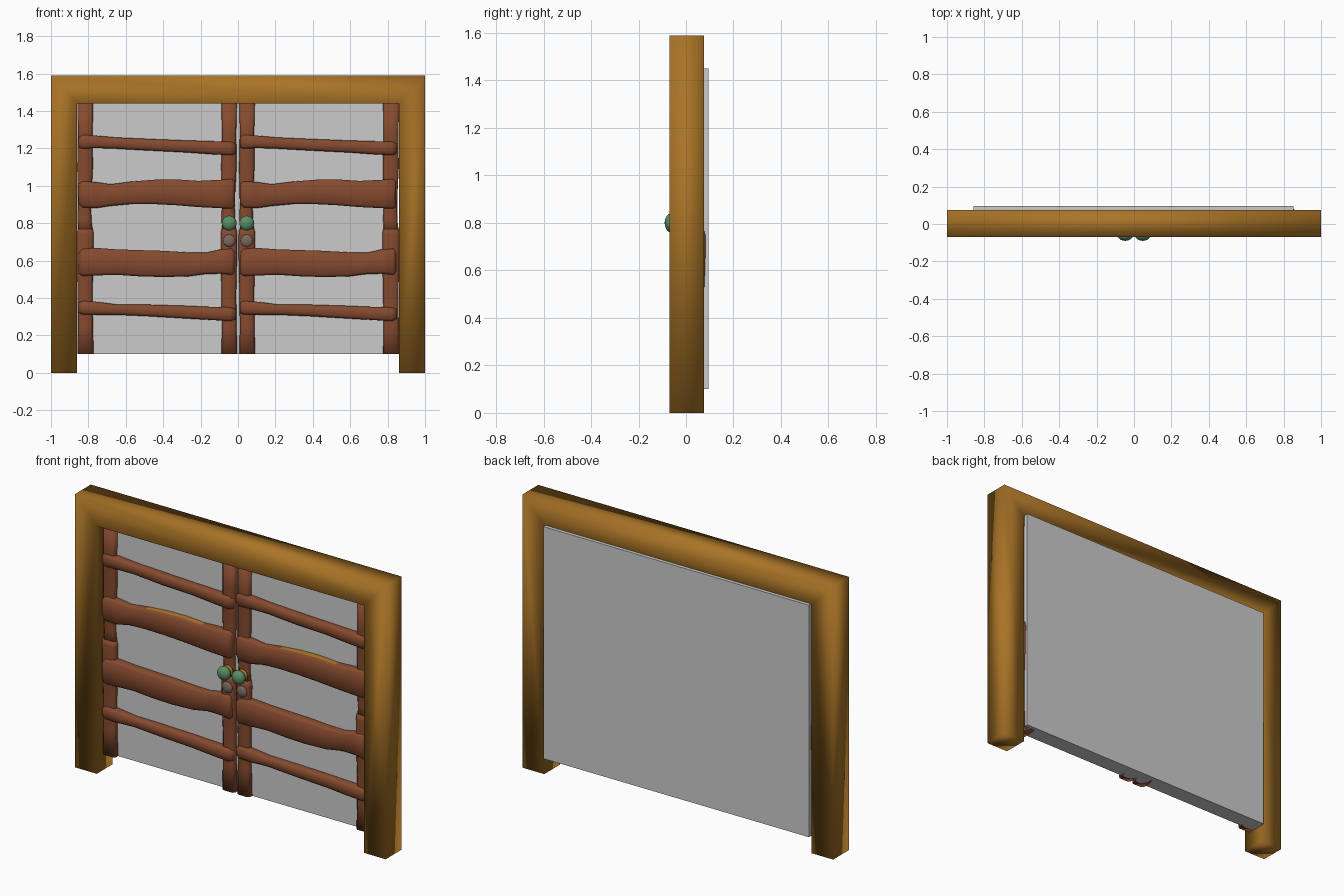
import bpy, bmesh, math
from mathutils import Matrix


def material(name, rgb):
    m = bpy.data.materials.new(name)
    m.diffuse_color = (*rgb, 1)
    return m


GOLD = material("golden wood", (0.40, 0.175, 0.02))
BROWN = material("red brown wood", (0.235, 0.068, 0.028))
GREY = material("light grey panel", (0.60, 0.60, 0.60))
GREEN = material("green knob", (0.10, 0.27, 0.13))
STONE = material("dull grey metal", (0.19, 0.14, 0.115))


def finish(name, bm, mats, smooth=True):
    bmesh.ops.recalc_face_normals(bm, faces=bm.faces)
    for f in bm.faces:
        f.smooth = smooth
    me = bpy.data.meshes.new(name)
    bm.to_mesh(me)
    bm.free()
    for m in mats:
        me.materials.append(m)
    ob = bpy.data.objects.new(name, me)
    bpy.context.collection.objects.link(ob)
    return ob


def loft(name, stations, upright, gold_side=0, gold_range=(0, 0)):
    """Rough timber: stations are (position along, low edge, high edge, front y, back y)."""
    bm = bmesh.new()
    rings = []
    c = 0.012
    for t, lo, hi, f, b in stations:
        sec = [(lo + c, f), (hi - c, f), (hi, f + c), (hi, b - c),
               (hi - c, b), (lo + c, b), (lo, b - c), (lo, f + c)]
        rings.append([bm.verts.new((w, y, t) if upright else (t, y, w)) for w, y in sec])
    for r, s in zip(rings, rings[1:]):
        for i in range(8):
            j = (i + 1) % 8
            face = bm.faces.new((r[i], r[j], s[j], s[i]))
            mid = face.calc_center_median().x
            # worn golden patch on one long edge
            if gold_range[0] < mid < gold_range[1] and i == (2 if gold_side > 0 else 6):
                face.material_index = 1
    bm.faces.new(rings[0])
    bm.faces.new(rings[-1])
    return finish(name, bm, (BROWN, GOLD))


def ball(name, loc, scale, mat):
    bm = bmesh.new()
    bmesh.ops.create_uvsphere(bm, u_segments=20, v_segments=12, radius=1)
    bmesh.ops.transform(bm, verts=bm.verts, matrix=Matrix.Translation(loc) @ Matrix.Diagonal((*scale, 1)))
    return finish(name, bm, (mat,))


# Outer frame: mitred U profile with depth
bm = bmesh.new()
outer = [(-1, 0), (-1, 1.59), (1, 1.59), (1, 0)]
inner = [(-0.86, 0), (-0.86, 1.44), (0.86, 1.44), (0.86, 0)]
vo = [bm.verts.new((x, -0.07, z)) for x, z in outer]
vi = [bm.verts.new((x, -0.07, z)) for x, z in inner]
faces = [bm.faces.new((vo[i], vo[i + 1], vi[i + 1], vi[i])) for i in range(3)]
ext = bmesh.ops.extrude_face_region(bm, geom=faces, use_keep_orig=True)
for v in ext["geom"]:
    if isinstance(v, bmesh.types.BMVert):
        v.co.y = 0.075
finish("door_frame", bm, (GOLD,))

# Backing panel
bm = bmesh.new()
bmesh.ops.create_cube(bm, size=1)
bmesh.ops.transform(bm, verts=bm.verts,
                    matrix=Matrix.Translation((-0.003, 0.0475, 0.775)) @ Matrix.Diagonal((1.71, 0.095, 1.35, 1)))
finish("back_panel", bm, (GREY,), smooth=False)

# Upright stiles, with a thicker lower length below z = 0.77
for side, x0, x1 in (("left_outer", -0.862, -0.772), ("left_inner", -0.092, -0.004),
                     ("right_inner", 0.004, 0.092), ("right_outer", 0.772, 0.864)):
    loft(side + "_stile_lower", [
        (0.10, x0 + 0.004, x1, -0.030, 0.075), (0.25, x0 + 0.006, x1 - 0.004, -0.028, 0.077),
        (0.42, x0 + 0.004, x1 - 0.006, -0.024, 0.078), (0.60, x0, x1 - 0.002, -0.030, 0.082),
        (0.74, x0, x1, -0.032, 0.083), (0.77, x0 + 0.004, x1 - 0.004, -0.028, 0.080)], True)
    loft(side + "_stile_upper", [
        (0.75, x0 + 0.008, x1 - 0.004, -0.026, 0.06), (0.82, x0 + 0.004, x1 - 0.012, -0.018, 0.06),
        (0.90, x0 + 0.006, x1 - 0.014, -0.028, 0.06), (1.10, x0 + 0.002, x1 - 0.004, -0.024, 0.07),
        (1.28, x0 + 0.006, x1 - 0.006, -0.030, 0.07), (1.445, x0 + 0.004, x1 - 0.002, -0.028, 0.075)], True)

# Cross rails: offsets along the door, same on both leaves
thin = [(0.0, 1.205, 1.265, -0.034), (0.02, 1.198, 1.272, -0.042), (0.09, 1.202, 1.268, -0.044),
        (0.20, 1.198, 1.258, -0.036), (0.38, 1.188, 1.250, -0.042), (0.58, 1.178, 1.242, -0.038),
        (0.72, 1.168, 1.238, -0.042), (0.81, 1.163, 1.236, -0.044), (0.84, 1.170, 1.228, -0.034)]
low = [(0.0, 0.320, 0.375, -0.034), (0.02, 0.312, 0.384, -0.042), (0.09, 0.310, 0.380, -0.044),
       (0.20, 0.310, 0.366, -0.036), (0.38, 0.302, 0.364, -0.042), (0.58, 0.290, 0.358, -0.038),
       (0.72, 0.282, 0.352, -0.044), (0.81, 0.276, 0.350, -0.042), (0.84, 0.285, 0.342, -0.034)]
thick = [(0.0, 0.905, 1.010, -0.034), (0.02, 0.885, 1.024, -0.044), (0.09, 0.880, 1.020, -0.040),
         (0.17, 0.892, 1.008, -0.030), (0.28, 0.902, 1.022, -0.042), (0.40, 0.902, 1.032, -0.046),
         (0.52, 0.896, 1.034, -0.046), (0.64, 0.886, 1.026, -0.044), (0.76, 0.880, 1.032, -0.046),
         (0.82, 0.878, 1.036, -0.042), (0.835, 0.890, 1.022, -0.034)]
wide = [(0.0, 0.530, 0.645, -0.034), (0.02, 0.518, 0.662, -0.044), (0.09, 0.520, 0.668, -0.046),
        (0.20, 0.524, 0.660, -0.044), (0.32, 0.516, 0.656, -0.046), (0.45, 0.512, 0.652, -0.046),
        (0.58, 0.515, 0.644, -0.042), (0.68, 0.528, 0.642, -0.032), (0.76, 0.530, 0.660, -0.040),
        (0.82, 0.524, 0.664, -0.044), (0.835, 0.535, 0.650, -0.034)]
for leaf, x0 in (("left", -0.852), ("right", 0.010)):
    for name, rail, gold in (("top_rail", thin, 0), ("upper_plank", thick, 1),
                             ("lower_plank", wide, -1), ("bottom_rail", low, 0)):
        span = (x0 + 0.30, x0 + 0.62) if gold else (0, 0)
        loft(f"{leaf}_{name}", [(x0 + t, a, b, f, 0.03) for t, a, b, f in rail], False, gold, span)

# Knobs with golden stems, and round lock plates below
for side, x in (("left", -0.047), ("right", 0.047)):
    ball(side + "_knob", (x, -0.062, 0.80), (0.040, 0.028, 0.040), GREEN)
    ball(side + "_knob_base", (x, -0.028, 0.80), (0.034, 0.016, 0.034), GOLD)
    ball(side + "_lock_plate", (x, -0.030, 0.706), (0.033, 0.016, 0.033), STONE)
